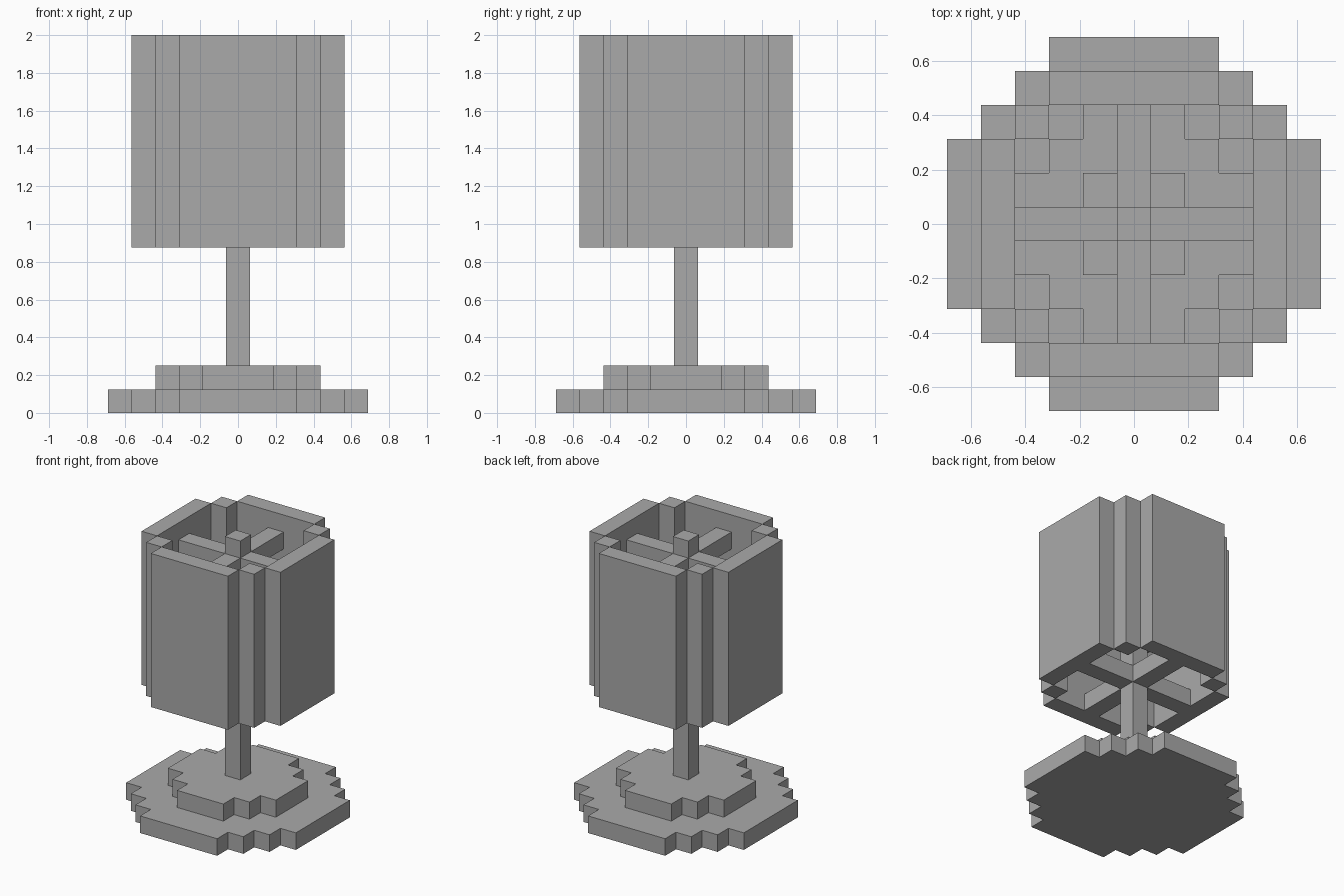
import bpy
import bmesh

U = 0.125  # one block

cube = bpy.data.objects.get("Cube")
if cube:
    bpy.data.objects.remove(cube, do_unlink=True)

grey = bpy.data.materials.new("plain grey")
grey.use_nodes = True
colour = (0.4, 0.4, 0.4, 1)
grey.diffuse_color = colour
grey.node_tree.nodes["Principled BSDF"].inputs["Base Color"].default_value = colour


def stepped_slab(name, steps, bottom, top, centre=(0, 0)):
    """Extrude a four-way mirrored stair outline; steps are half sizes in blocks."""
    quarter = [steps[0]]
    for x, y in steps[1:]:
        quarter += [(x, quarter[-1][1]), (x, y)]
    outline = list(quarter)
    outline += [(-x, y) for x, y in reversed(quarter)]
    outline += [(-x, -y) for x, y in quarter]
    outline += [(x, -y) for x, y in reversed(quarter)]

    bm = bmesh.new()
    verts = [bm.verts.new(((x + centre[0]) * U, (y + centre[1]) * U, bottom * U))
             for x, y in outline]
    face = bm.faces.new(verts)
    raised = bmesh.ops.extrude_face_region(bm, geom=[face])["geom"]
    bmesh.ops.translate(bm, vec=(0, 0, (top - bottom) * U),
                        verts=[v for v in raised if isinstance(v, bmesh.types.BMVert)])
    bmesh.ops.recalc_face_normals(bm, faces=bm.faces)
    mesh = bpy.data.meshes.new(name)
    bm.to_mesh(mesh)
    bm.free()
    mesh.materials.append(grey)
    obj = bpy.data.objects.new(name, mesh)
    bpy.context.collection.objects.link(obj)
    return obj


# Foot: two round stepped tiers
stepped_slab("base_lower", [(5.5, 2.5), (4.5, 3.5), (3.5, 4.5), (2.5, 5.5)], 0, 1)
stepped_slab("base_upper", [(3.5, 1.5), (2.5, 2.5), (1.5, 3.5)], 1, 2)

# Stem through the shade, with a bulb inside
stepped_slab("stem", [(0.5, 0.5)], 2, 16)
stepped_slab("bulb", [(1.5, 1.5)], 10, 13)

# Cross braces holding the shade
cross = [(3.5, 0.5), (0.5, 3.5)]
stepped_slab("lower_brace", cross, 7, 8)
stepped_slab("upper_brace", cross, 14, 15)

# Shade: four walls and four corner posts
for side, sign in (("left", 1), ("right", -1)):
    stepped_slab("shade_wall_" + side, [(0.5, 2.5)], 7, 16, (4 * sign, 0))
for end, sign in (("back", 1), ("front", -1)):
    stepped_slab("shade_wall_" + end, [(2.5, 0.5)], 7, 16, (0, 4 * sign))
    for side, across in (("left", 1), ("right", -1)):
        stepped_slab("shade_post_" + end + "_" + side, [(0.5, 0.5)], 7, 16,
                     (3 * across, 3 * sign))
